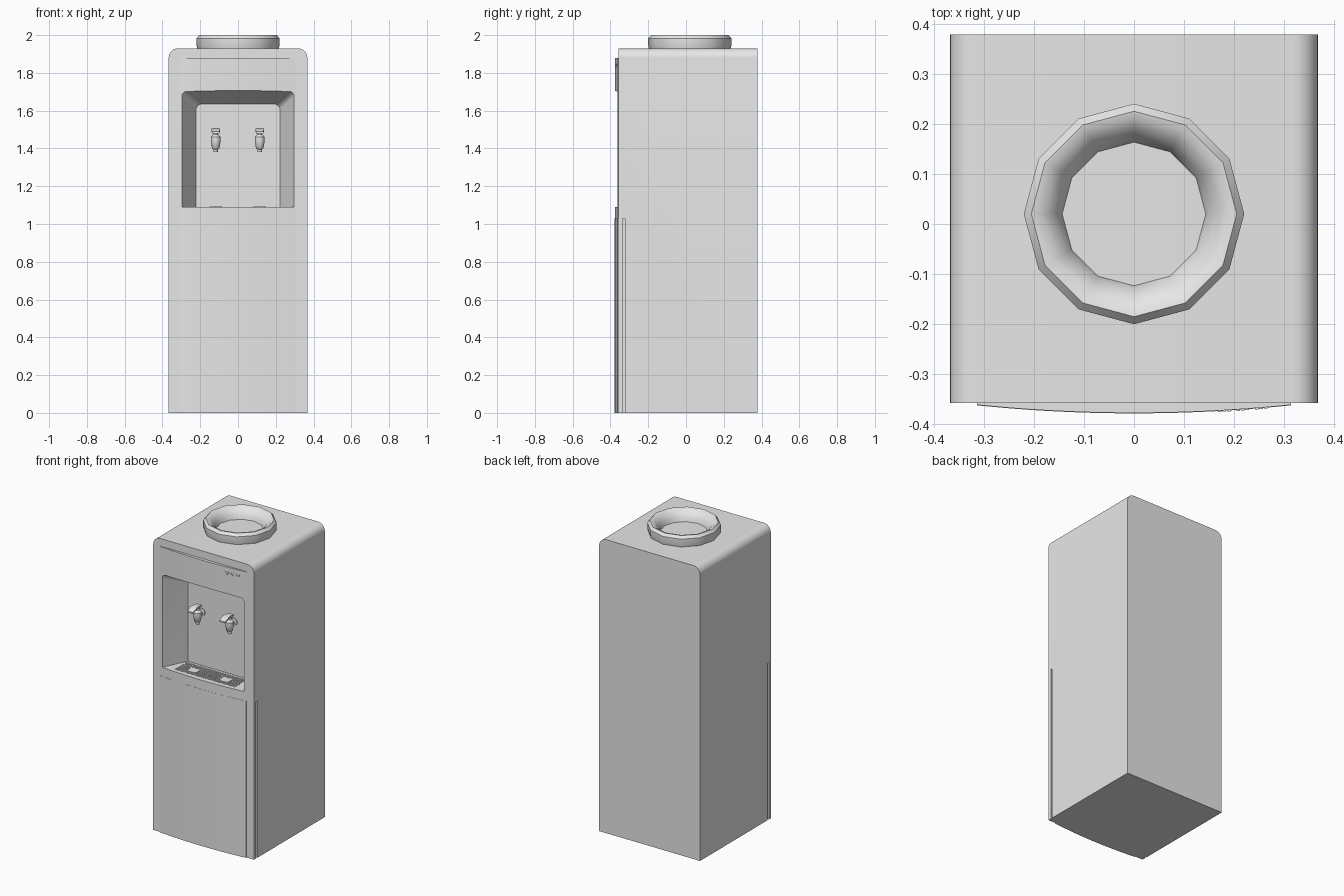
import bpy, bmesh, math
from mathutils import Vector

if "Cube" in bpy.data.objects:
    bpy.data.objects.remove(bpy.data.objects["Cube"])

GREY = (0.8, 0.8, 0.8, 1.0)
mat = bpy.data.materials.new("light grey plastic")
mat.use_nodes = True
mat.diffuse_color = GREY
mat.node_tree.nodes["Principled BSDF"].inputs["Base Color"].default_value = GREY


def finish(name, bm):
    bmesh.ops.recalc_face_normals(bm, faces=bm.faces)
    me = bpy.data.meshes.new(name)
    bm.to_mesh(me)
    bm.free()
    ob = bpy.data.objects.new(name, me)
    bpy.context.collection.objects.link(ob)
    me.materials.append(mat)
    return ob


def activate(ob):
    bpy.ops.object.select_all(action='DESELECT')
    ob.select_set(True)
    bpy.context.view_layer.objects.active = ob


def smooth(ob, angle=35):
    activate(ob)
    bpy.ops.object.shade_smooth_by_angle(angle=math.radians(angle))


def loft(name, loops):
    """Closed solid through a series of matching point loops."""
    bm = bmesh.new()
    rings = [[bm.verts.new(p) for p in loop] for loop in loops]
    for a, b in zip(rings, rings[1:]):
        n = len(a)
        for i in range(n):
            bm.faces.new((a[i], a[(i + 1) % n], b[(i + 1) % n], b[i]))
    bm.faces.new(rings[0])
    bm.faces.new(rings[-1])
    return finish(name, bm)


def boxes(name, items):
    """One object from (centre, size) boxes."""
    bm = bmesh.new()
    for centre, size in items:
        vs = bmesh.ops.create_cube(bm, size=1)["verts"]
        for v in vs:
            v.co = Vector(centre) + Vector(a * b for a, b in zip(v.co, size))
    return finish(name, bm)


def lathe(name, profile, steps, centre, axis='Z', closed=False):
    """Spin (radius, height) points round an axis."""
    loops = []
    for r, h in profile:
        loop = []
        for i in range(steps):
            t = math.tau * i / steps
            p = Vector((r * math.cos(t), r * math.sin(t), h))
            if axis == 'Y':
                p = Vector((p.x, -p.z, p.y))
            loop.append(p + Vector(centre))
        loops.append(loop)
    if not closed:
        return loft(name, loops)
    bm = bmesh.new()
    rings = [[bm.verts.new(p) for p in loop] for loop in loops]
    for a, b in zip(rings, rings[1:] + rings[:1]):
        for i in range(steps):
            j = (i + 1) % steps
            bm.faces.new((a[i], a[j], b[j], b[i]))
    return finish(name, bm)


def arch(half, z0, z1, r, y, steps=8):
    """Rectangle in the XZ plane with rounded top corners."""
    pts = [(-half, y, z0), (half, y, z0)]
    for side, start in ((1, 0), (-1, math.pi / 2)):
        for i in range(steps + 1):
            t = start + math.pi / 2 * i / steps
            pts.append((side * (half - r) + r * math.cos(t), y, z1 - r + r * math.sin(t)))
    return pts


def cut(ob, cutter):
    mod = ob.modifiers.new("cut", 'BOOLEAN')
    mod.solver = 'EXACT'
    mod.operation = 'DIFFERENCE'
    mod.object = cutter
    activate(ob)
    bpy.ops.object.modifier_apply(modifier=mod.name)


W, FRONT, BACK, TOP = 0.367, -0.357, 0.378, 1.93
FLOOR, NICHE = 1.09, -0.205


def bulge(x, proud=0.0):
    return -0.361 - proud - 0.016 * (1 - (x / 0.313) ** 2)


def front_plate(name, z0, z1, half, proud=0.0):
    xs = [half * (i / 12 - 1) for i in range(25)]
    outline = [(x, bulge(x, proud)) for x in xs] + [(half, -0.34), (-half, -0.34)]
    return loft(name, [[(x, y, z) for x, y in outline] for z in (z0, z1)])


# Cabinet and bowed front panels
cabinet = loft("cabinet", [arch(W, 0, TOP, 0.05, FRONT), arch(W, 0, TOP, 0.05, BACK)])
upper_panel = front_plate("upper_panel", 1.03, 1.88, 0.313)
door = front_plate("door", 0, 1.03, 0.313, 0.001)

# Dispensing niche, drip tray pit and door side slots
niche = loft("niche_cutter", [arch(0.315, FLOOR, 1.716, 0.022, -0.40),
                              arch(0.222, FLOOR, 1.635, 0.03, NICHE)])
pit = boxes("pit_cutter", [((0, -0.283, FLOOR), (0.44, 0.125, 0.03))])
slots = boxes("slot_cutter", [((s * W, -0.33, 0.5), (0.016, 0.012, 1.06)) for s in (-1, 1)])
for ob, cutters in ((cabinet, (niche, pit, slots)), (upper_panel, (niche, pit))):
    for c in cutters:
        cut(ob, c)
for c in (niche, pit, slots):
    bpy.data.objects.remove(c)
for ob in (cabinet, upper_panel, door):
    smooth(ob, 30)

# Drip grille with two cup pads
bars = [((0, -0.3435 + 0.0121 * i, FLOOR - 0.004), (0.44, 0.005, 0.006)) for i in range(11)]
bars += [((-0.216 + 0.018 * i, -0.283, FLOOR - 0.004), (0.005, 0.125, 0.006)) for i in range(25)]
boxes("drip_grille", bars)
for side, x in (("right", -0.118), ("left", 0.115)):
    pad = boxes(side + "_cup_pad", [((x, -0.29, FLOOR - 0.003), (0.065, 0.06, 0.01))])
    bm = bmesh.new()
    bm.from_mesh(pad.data)
    upright = [e for e in bm.edges if abs(e.verts[0].co.z - e.verts[1].co.z) > 0.005]
    bmesh.ops.bevel(bm, geom=upright, offset=0.015, segments=4, affect='EDGES', profile=0.5)
    bm.to_mesh(pad.data)
    bm.free()

    # Tap: wall flange and stem, spout body, cap and press lever
    y = NICHE - 0.047
    smooth(lathe(side + "_tap_stem", [(0.024, -0.005), (0.024, 0.006), (0.012, 0.01), (0.012, 0.05)],
                 16, (x, NICHE, 1.44), 'Y'))
    smooth(lathe(side + "_tap_body",
                 [(0.011, 1.38), (0.012, 1.395), (0.02, 1.402), (0.026, 1.44), (0.026, 1.46),
                  (0.018, 1.468), (0.012, 1.475), (0.012, 1.49), (0.02, 1.492), (0.02, 1.503)],
                 16, (x, y, 0)), 40)
    lever = loft(side + "_tap_lever",
                 [[(x + dx * w, y + dy, z + dz * 0.005) for dx, dz in ((-1, -1), (1, -1), (1, 1), (-1, 1))]
                  for dy, z, w in ((0.02, 1.497, 0.018), (-0.02, 1.503, 0.02),
                                   (-0.05, 1.497, 0.022), (-0.075, 1.485, 0.02))])
    smooth(lever)

# Bottle collar on top
collar = lathe("bottle_collar",
               [(0.215, TOP - 0.005), (0.22, 1.945), (0.22, 1.983), (0.205, 2.0), (0.19, 1.997),
                (0.168, 1.98), (0.15, 1.955), (0.142, TOP - 0.005)],
               12, (0, 0.02, 0), closed=True)
smooth(collar, 32)

# Indicator lamps on the upper panel
lamps = []
for x in (0.18, 0.217, 0.254):
    for dx, dz in ((-0.009, 0.006), (0, -0.004), (0.009, 0.006)):
        lamps.append(((x + dx, bulge(x + dx), 1.838 + dz), (0.007, 0.006, 0.007)))
boxes("indicator_lamps", lamps)
